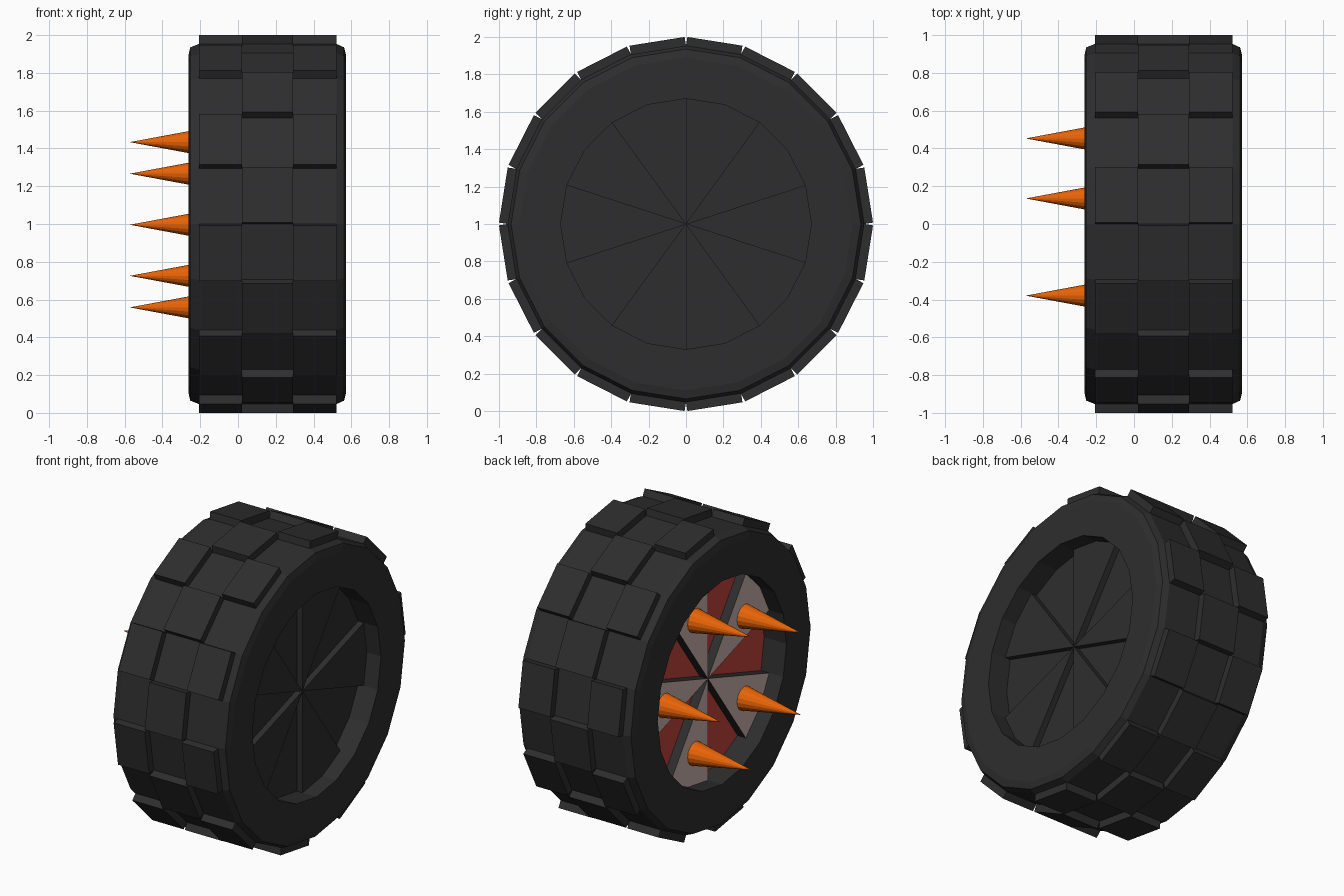
import bpy, bmesh
from math import sin, cos, pi, radians
from mathutils import Matrix, Vector

if "Cube" in bpy.data.objects:
    bpy.data.objects.remove(bpy.data.objects["Cube"])

SIDES = 20
CENTER_Z = 1.0


def material(name, rgb):
    m = bpy.data.materials.new(name)
    m.diffuse_color = (*rgb, 1)
    m.use_nodes = True
    m.node_tree.nodes["Principled BSDF"].inputs["Base Color"].default_value = m.diffuse_color
    return m


rubber = material("dark_rubber", (0.027, 0.027, 0.027))
red = material("dark_red", (0.55, 0.06, 0.045))
pale = material("warm_grey", (0.60, 0.46, 0.42))
orange = material("orange", (0.80, 0.125, 0.002))


def add_object(name, bm, *mats):
    me = bpy.data.meshes.new(name)
    bm.to_mesh(me)
    bm.free()
    for m in mats:
        me.materials.append(m)
    ob = bpy.data.objects.new(name, me)
    bpy.context.collection.objects.link(ob)
    return ob


def polar(x, r, deg):
    a = radians(deg)
    return Vector((x, r * cos(a), CENTER_Z + r * sin(a)))


# tyre: profile (x, radius) turned round the x axis
profile = [(-0.10, 0.67), (-0.263, 0.67), (-0.263, 0.89), (-0.253, 0.935),
           (-0.207, 0.953), (0.02, 0.953), (0.29, 0.953), (0.522, 0.953),
           (0.562, 0.935), (0.573, 0.89), (0.573, 0.67), (0.43, 0.67)]
step = 360 / SIDES
bm = bmesh.new()
rings = [[bm.verts.new(polar(x, r, i * step)) for i in range(SIDES)] for x, r in profile]
blocks = []
for p in range(len(profile) - 1):
    for i in range(SIDES):
        j = (i + 1) % SIDES
        f = bm.faces.new((rings[p][i], rings[p][j], rings[p + 1][j], rings[p + 1][i]))
        # tread rows: chequered faces, the middle row out of step
        if p in (4, 5, 6) and (i + p) % 2 == 0:
            blocks.append(f)
bm.normal_update()
if blocks[0].normal.dot(blocks[0].calc_center_median() - Vector((0, 0, CENTER_Z))) < 0:
    bmesh.ops.reverse_faces(bm, faces=bm.faces[:])
    bm.normal_update()

# raised tread blocks
for f in bmesh.ops.extrude_discrete_faces(bm, faces=blocks)["faces"]:
    n = f.normal.copy()
    bmesh.ops.translate(bm, verts=f.verts[:], vec=n * 0.0476)
add_object("tyre", bm, rubber)

# hub: ten wedges, alternately raised and sunken on both sides
HIGH, LOW = (-0.16, 0.47), (-0.10, 0.43)
bm = bmesh.new()
for k in range(10):
    mid = k * 36
    raised = k % 2 == 0
    for side in (0, 1):
        x = (HIGH if raised else LOW)[side]
        pts = [polar(x, 0, 0)] + [polar(x, 0.67, mid + d) for d in (-18, 0, 18)]
        if side == 0:
            pts.reverse()
        f = bm.faces.new([bm.verts.new(p) for p in pts])
        f.material_index = 0 if side else (2 if raised else 1)
        # step walls of the raised wedges
        if raised:
            for d in (-18, 18):
                wall = [polar(HIGH[side], 0, 0), polar(HIGH[side], 0.67, mid + d),
                        polar(LOW[side], 0.67, mid + d), polar(LOW[side], 0, 0)]
                if (d > 0) == (side == 1):
                    wall.reverse()
                bm.faces.new([bm.verts.new(p) for p in wall])
add_object("hub", bm, rubber, red, pale)

# spikes on the raised wedges
BASE_X, TIP_X = -0.16, -0.573
for k in range(5):
    bm = bmesh.new()
    bmesh.ops.create_cone(bm, cap_ends=True, segments=16, radius1=0.077, radius2=0,
                          depth=BASE_X - TIP_X,
                          matrix=Matrix.Rotation(-pi / 2, 4, 'Y'))
    spot = polar((BASE_X + TIP_X) / 2, 0.46, k * 72) + Vector((0, -0.007, -0.004))
    bmesh.ops.translate(bm, verts=bm.verts[:], vec=spot)
    add_object(f"spike_{k + 1}", bm, orange)
